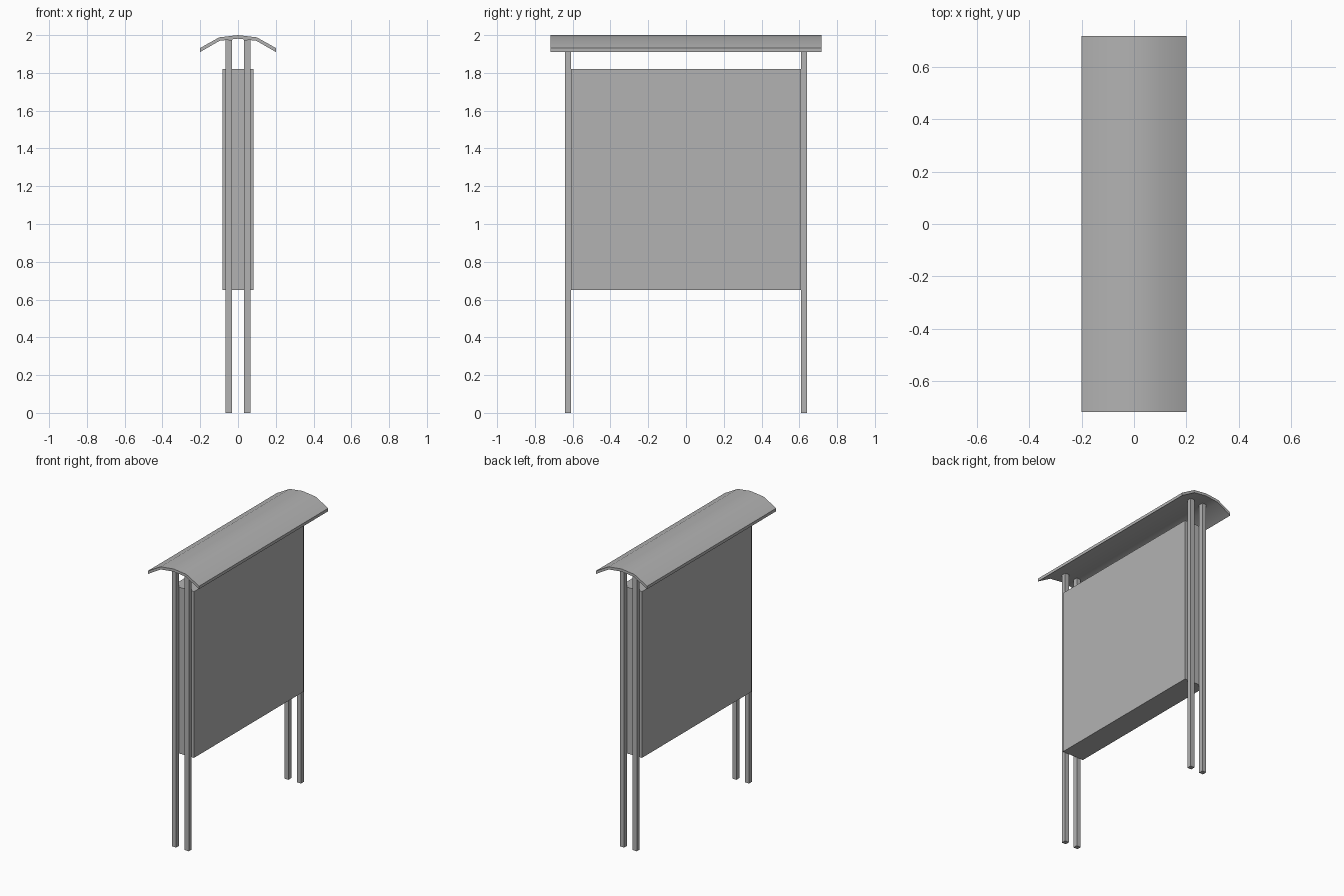
import bpy
import bmesh
from math import radians

cube = bpy.data.objects.get("Cube")
if cube:
    bpy.data.objects.remove(cube, do_unlink=True)

GREY = (0.45, 0.45, 0.45, 1)
grey = bpy.data.materials.new("plain_grey")
grey.use_nodes = True
grey.diffuse_color = GREY
grey.node_tree.nodes["Principled BSDF"].inputs["Base Color"].default_value = GREY


def finish(name, bm):
    bmesh.ops.recalc_face_normals(bm, faces=bm.faces)
    mesh = bpy.data.meshes.new(name)
    bm.to_mesh(mesh)
    bm.free()
    mesh.materials.append(grey)
    obj = bpy.data.objects.new(name, mesh)
    bpy.context.collection.objects.link(obj)
    return obj


def box(name, center, size):
    bm = bmesh.new()
    bmesh.ops.create_cube(bm, size=1)
    bmesh.ops.scale(bm, vec=size, verts=bm.verts)
    bmesh.ops.translate(bm, vec=center, verts=bm.verts)
    return finish(name, bm)


# Display case between the posts
BOTTOM, TOP = 0.65, 1.82
box("display_case", (0, 0, (BOTTOM + TOP) / 2), (0.166, 1.215, TOP - BOTTOM))

# Paired square posts at each end
POST_HEIGHT = 1.975
for end, y in (("front", -0.624), ("back", 0.624)):
    for side, x in (("right", -0.049), ("left", 0.049)):
        box(f"{end}_{side}_post", (x, y, POST_HEIGHT / 2), (0.032, 0.032, POST_HEIGHT))

# Thin curved roof, extruded along the case
upper = [(-0.2, 1.932), (-0.1, 1.988), (0, 2.0), (0.1, 1.988), (0.2, 1.932)]
lower = [(-0.2, 1.911), (-0.097, 1.97), (0, 1.981), (0.097, 1.97), (0.2, 1.911)]
HALF_LENGTH = 0.718
bm = bmesh.new()
rings = [[[bm.verts.new((x, y, z)) for x, z in line] for line in (upper, lower)]
         for y in (-HALF_LENGTH, HALF_LENGTH)]
(up_a, low_a), (up_b, low_b) = rings
for i in range(len(upper) - 1):
    for p, q in ((up_a, up_b), (low_a, low_b), (up_a, low_a), (up_b, low_b)):
        bm.faces.new((p[i], p[i + 1], q[i + 1], q[i]))
for i in (0, -1):
    bm.faces.new((up_a[i], up_b[i], low_b[i], low_a[i]))
roof = finish("curved_roof", bm)
bpy.ops.object.select_all(action="DESELECT")
roof.select_set(True)
bpy.context.view_layer.objects.active = roof
bpy.ops.object.shade_smooth_by_angle(angle=radians(30))
